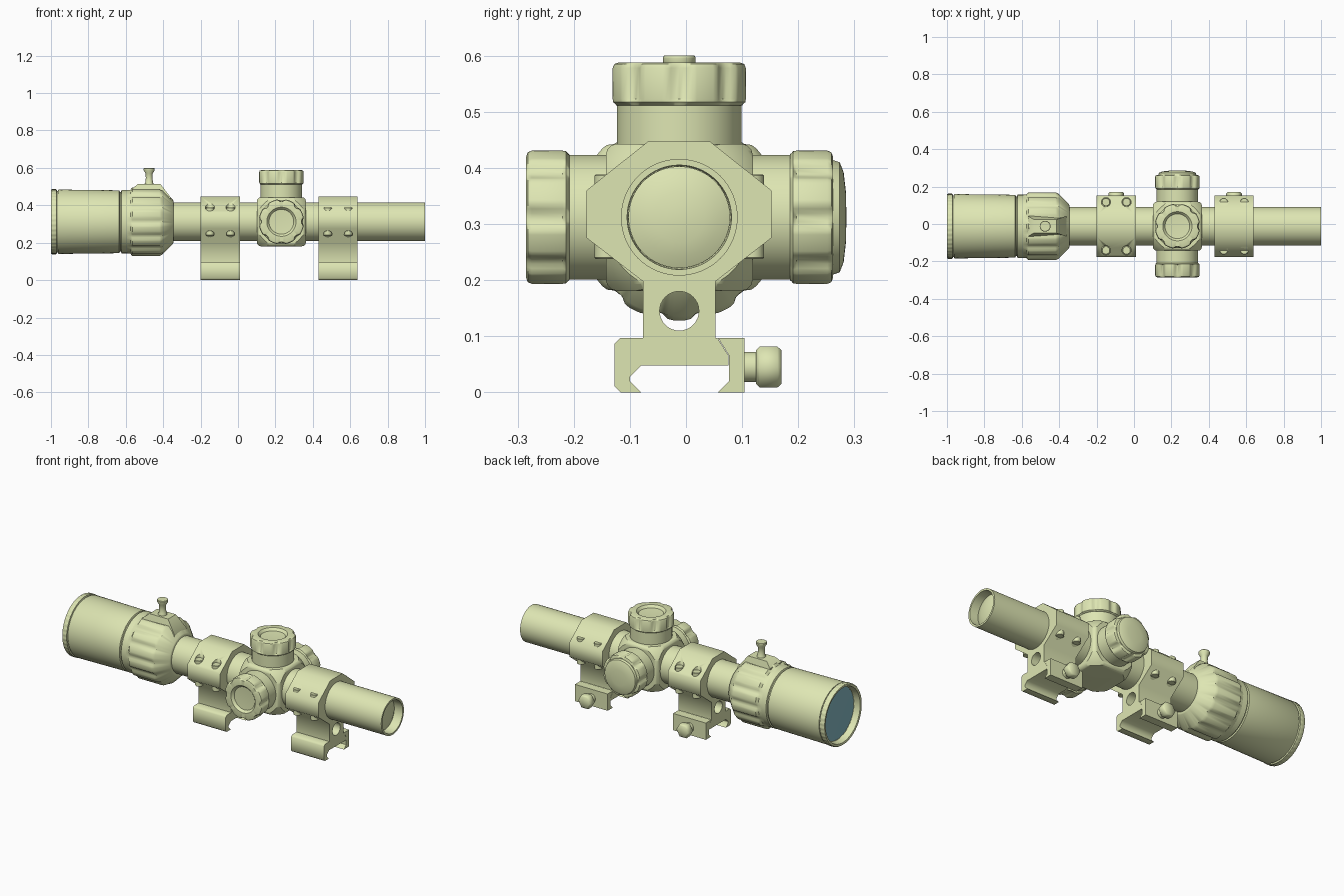
import bpy, bmesh, math
from mathutils import Vector, Matrix

if "Cube" in bpy.data.objects:
    bpy.data.objects.remove(bpy.data.objects["Cube"])

CY, CZ = -0.012, 0.312          # optical axis
TX = 0.232                      # turret station along the tube


def material(name, rgb):
    m = bpy.data.materials.new(name)
    m.diffuse_color = (*rgb, 1)
    m.use_nodes = True
    m.node_tree.nodes["Principled BSDF"].inputs["Base Color"].default_value = m.diffuse_color
    return m


OLIVE = material("pale olive", (0.73, 0.79, 0.45))
GLASS = material("teal glass", (0.24, 0.50, 0.56))


def shade(me, angle):
    me.shade_smooth()
    me.set_sharp_from_angle(angle=math.radians(angle))


def finish(bm, name, mat=OLIVE, angle=32):
    bmesh.ops.recalc_face_normals(bm, faces=bm.faces)
    me = bpy.data.meshes.new(name)
    bm.to_mesh(me)
    bm.free()
    me.materials.append(mat)
    shade(me, angle)
    ob = bpy.data.objects.new(name, me)
    bpy.context.collection.objects.link(ob)
    return ob


def lathe(name, prof, origin, axis, segs=64, flutes=0, share=0.5, mat=OLIVE, angle=32):
    """Revolve (distance, radius[, flute depth]) points about an axis."""
    bm = bmesh.new()
    rings = []
    for p in prof:
        t, r, d = (*p, 0)[:3]
        ring = []
        for i in range(segs):
            a = 2 * math.pi * i / segs
            rr = r
            if flutes and d:
                u = abs((i * flutes / segs + 0.5) % 1 - 0.5) * 2 / share
                if u < 1:
                    rr -= d * math.cos(u * math.pi / 2)
            ring.append(bm.verts.new((rr * math.cos(a), rr * math.sin(a), t)))
        rings.append(ring)
    for a, b in zip(rings, rings[1:]):
        for i in range(segs):
            j = (i + 1) % segs
            bm.faces.new((a[i], a[j], b[j], b[i]))
    for ring, p in ((rings[0], prof[0]), (rings[-1], prof[-1])):
        if p[1] > 0:
            bm.faces.new(ring)
    bmesh.ops.remove_doubles(bm, verts=bm.verts, dist=1e-5)
    rot = Vector(axis).to_track_quat('Z', 'Y').to_matrix().to_4x4()
    bm.transform(Matrix.Translation(origin) @ rot)
    return finish(bm, name, mat, angle)


def prism(name, pts, x0, x1, angle=53):
    """Extrude a (y, z) outline along x."""
    bm = bmesh.new()
    a = [bm.verts.new((x0, y, z)) for y, z in pts]
    b = [bm.verts.new((x1, y, z)) for y, z in pts]
    bm.faces.new(a)
    bm.faces.new(b)
    for i in range(len(pts)):
        j = (i + 1) % len(pts)
        bm.faces.new((a[i], a[j], b[j], b[i]))
    return finish(bm, name, angle=angle)


def boolean(ob, cutter, op='DIFFERENCE', angle=53):
    """Cut, bake the result and remove the cutter."""
    cutter.hide_render = True
    before = len(ob.data.vertices)
    for solver in ('MANIFOLD', 'EXACT'):
        m = ob.modifiers.new("cut", 'BOOLEAN')
        m.object, m.operation, m.solver = cutter, op, solver
        dg = bpy.context.evaluated_depsgraph_get()
        me = bpy.data.meshes.new_from_object(ob.evaluated_get(dg))
        ob.modifiers.remove(m)
        if len(me.vertices) not in (0, before):
            ob.data = me
            break
    shade(ob.data, angle)
    bpy.data.objects.remove(cutter)


AX = (0, CY, CZ)
X, Y, Z = (1, 0, 0), (0, 1, 0), (0, 0, 1)

# Main tube with open front bell
lathe("main_tube", [(-0.40, 0), (-0.40, 0.104), (1.0, 0.104),
                    (1.0, 0.093), (0.94, 0.091), (0.94, 0)], AX, X)
lathe("front_lens", [(0.935, 0), (0.935, 0.0905), (0.948, 0.0905), (0.957, 0.07),
                     (0.963, 0.045), (0.966, 0.02), (0.967, 0)], AX, X)

# Eyepiece: knurled rim, body, zoom ring
lathe("eyepiece_rim", [(-0.955, 0.150), (-0.998, 0.158), (-1.0, 0.164), (-1.0, 0.170),
                       (-0.995, 0.174, 0.003), (-0.973, 0.174, 0.003), (-0.970, 0.173),
                       (-0.968, 0.165), (-0.95, 0.165)], AX, X, 160, 40, angle=42)
lathe("eyepiece_body", [(-0.95, 0), (-0.95, 0.150), (-0.963, 0.150), (-0.963, 0.169),
                        (-0.958, 0.172), (-0.635, 0.168), (-0.632, 0.160), (-0.626, 0.160),
                        (-0.623, 0.169), (-0.57, 0.169), (-0.57, 0)], AX, X)
lathe("eyepiece_glass", [(-0.952, 0), (-0.952, 0.152), (-0.962, 0.152), (-0.964, 0.08),
                         (-0.965, 0)], AX, X, mat=GLASS)
lathe("zoom_ring", [(-0.60, 0), (-0.60, 0.168), (-0.575, 0.171), (-0.565, 0.184, 0.012),
                    (-0.42, 0.184, 0.012), (-0.405, 0.176, 0.003), (-0.348, 0.118),
                    (-0.345, 0.112), (-0.345, 0)], AX, X, 112, 14, 0.55, angle=40)

# Lever boss follows the ring's slope, tapering upward
bm = bmesh.new()
side = []
for s in (-1, 1):
    side.append([bm.verts.new((x, CY + s * (0.036 if z > 0.5 else 0.055), z)) for x, z in
                 ((-0.568, 0.45), (-0.568, 0.487), (-0.535, 0.514), (-0.415, 0.514),
                  (-0.362, 0.445), (-0.362, 0.42))])
    bm.faces.new(side[-1])
for i in range(6):
    j = (i + 1) % 6
    bm.faces.new((side[0][i], side[0][j], side[1][j], side[1][i]))
finish(bm, "zoom_lever_boss", angle=45)
lathe("zoom_lever", [(0.50, 0), (0.50, 0.024), (0.516, 0.024), (0.524, 0.020), (0.545, 0.018),
                     (0.57, 0.019), (0.586, 0.029), (0.597, 0.029), (0.60, 0.027), (0.60, 0)],
      (-0.475, CY, 0), Z, 32)

# Turret saddle: softened cube with rounded-off corners
bm = bmesh.new()
bmesh.ops.create_cube(bm, size=0.262)
bmesh.ops.bevel(bm, geom=bm.edges[:], offset=0.02, segments=3, profile=0.5, affect='EDGES')
bm.transform(Matrix.Translation((TX, CY, CZ)))
saddle = finish(bm, "turret_saddle")
bm = bmesh.new()
bmesh.ops.create_uvsphere(bm, u_segments=64, v_segments=32, radius=0.188)
bm.transform(Matrix.Translation((TX, CY, CZ)))
boolean(saddle, finish(bm, "saddle_rounding_cutter"), 'INTERSECT', 32)


# Turrets: neck plus fluted cap, dished or domed on the end
def turret(name, axis, base, dome):
    lathe(name + "_neck", [(0.10, 0), (0.10, 0.111), (base + 0.01, 0.111), (base + 0.01, 0)],
          (TX, CY, CZ), axis)
    top = base + 0.077
    prof = [(base, 0), (base, 0.112), (base + 0.006, 0.120, 0.004),
            (base + 0.012, 0.121, 0.012), (top - 0.01, 0.121, 0.012),
            (top - 0.003, 0.118, 0.010), (top, 0.110, 0.003)]
    if dome:
        prof += [(top, 0.102), (top + 0.012, 0.098), (top + 0.019, 0.080),
                 (top + 0.023, 0.045), (top + 0.024, 0)]
    else:
        prof += [(top, 0.078), (top - 0.004, 0.074), (top - 0.014, 0.066), (top - 0.018, 0)]
    lathe(name + "_cap", prof, (TX, CY, CZ), axis, 96, 8, 0.5, angle=42)


turret("elevation_turret", Z, 0.199, False)
turret("windage_turret", (0, -1, 0), 0.196, False)
turret("focus_turret", Y, 0.197, True)

# Mount outlines as (y, z)
RING = [(-0.068, 0.447), (-0.177, 0.36), (-0.177, 0.275), (-0.077, 0.198), (-0.077, 0.097),
        (-0.117, 0.097), (-0.127, 0.087), (-0.127, 0.010), (-0.117, 0), (-0.080, 0),
        (-0.100, 0.020), (-0.100, 0.028), (-0.080, 0.048), (0.076, 0.048), (0.076, 0.065),
        (0.056, 0.097), (0.053, 0.097), (0.053, 0.198), (0.152, 0.275), (0.152, 0.36),
        (0.043, 0.447)]
CLAMP = [(0.057, 0.097), (0.077, 0.065), (0.077, 0.020), (0.057, 0), (0.104, 0), (0.104, 0.097)]

for label, cx in (("rear", -0.095), ("front", 0.535)):
    ring = prism(label + "_mount_ring", RING, cx - 0.105, cx + 0.105)
    prism(label + "_rail_clamp", CLAMP, cx - 0.105, cx + 0.105, 30)
    boolean(ring, lathe(label + "_hole_cutter",
                        [(-0.2, 0), (-0.2, 0.035), (0.2, 0.035), (0.2, 0)],
                        (cx, CY, 0.145), X, 32))
    # Clamp bolt with hexagonal head
    lathe(label + "_bolt_shank", [(0.09, 0), (0.09, 0.027), (0.13, 0.027), (0.13, 0)],
          (cx, 0, 0.045), Y, 32)
    lathe(label + "_bolt_head", [(0.125, 0), (0.125, 0.035), (0.131, 0.042), (0.163, 0.042),
                                 (0.170, 0.035), (0.170, 0)], (cx, 0, 0.045), Y, 6, angle=62)
    # Upright ring screws in counterbores, above and below
    for dx in (-0.055, 0.055):
        for dy in (-0.129, 0.129):
            for place, s in (("upper", 1), ("lower", -1)):
                o = (cx + dx, CY + dy, 0.313)
                boolean(ring, lathe(label + "_counterbore_cutter",
                                    [(0.048, 0), (0.048, 0.0245), (0.14, 0.0245), (0.14, 0)],
                                    o, (0, 0, s), 24))
                lathe(f"{label}_{place}_screw",
                      [(0.04, 0), (0.04, 0.022), (0.073, 0.022), (0.075, 0.020), (0.075, 0)],
                      o, (0, 0, s), 24)
